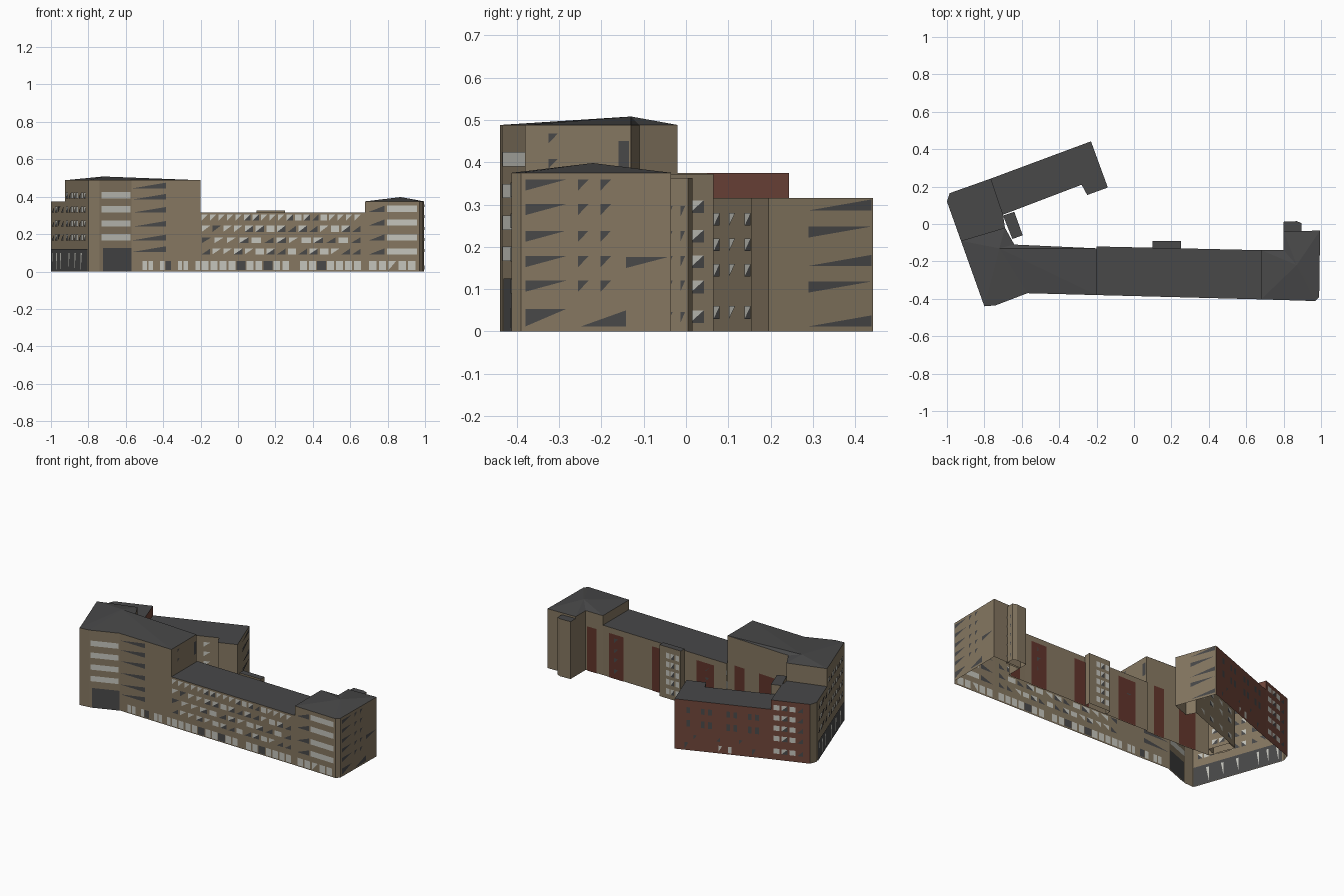
import bpy, bmesh
from mathutils import Vector

cube = bpy.data.objects.get("Cube")
if cube:
    bpy.data.objects.remove(cube, do_unlink=True)


def material(name, r, g, b):
    m = bpy.data.materials.new(name)
    m.use_nodes = True
    m.diffuse_color = (r, g, b, 1)
    m.node_tree.nodes["Principled BSDF"].inputs["Base Color"].default_value = (r, g, b, 1)
    return m


MATS = [material("tan_stone", .235, .185, .12), material("dark_grey", .065, .065, .066),
        material("pale_window", .55, .55, .5), material("brick", .16, .06, .042),
        material("dark_red_panel", .12, .035, .024)]
TAN, DARK, PALE, BRICK, RED = range(5)


def finish(name, bm):
    me = bpy.data.meshes.new(name)
    bm.to_mesh(me)
    bm.free()
    for m in MATS:
        me.materials.append(m)
    ob = bpy.data.objects.new(name, me)
    bpy.context.collection.objects.link(ob)
    return ob


def face(bm, pts, mat):
    bm.faces.new([bm.verts.new(p) for p in pts]).material_index = mat


def block(name, pts, top, bases={}, brick=(), apex=None):
    """Open-bottomed walls around a plan, with a flat or peaked roof.
    bases gives a raised start height for walls over a neighbour (top = no wall)."""
    bm = bmesh.new()
    n = len(pts)
    for i, a in enumerate(pts):
        b, z = pts[(i + 1) % n], bases.get(i, 0)
        if z < top:
            face(bm, [(*a, z), (*b, z), (*b, top), (*a, top)], BRICK if i in brick else TAN)
        if apex:
            face(bm, [(*a, top), (*b, top), apex], DARK)
    if not apex:
        face(bm, [(*p, top) for p in pts], DARK)
    bmesh.ops.remove_doubles(bm, verts=bm.verts, dist=1e-5)
    return finish(name, bm)


def facade(name, a, b, rows, offset=.003):
    """Panels on both sides of the wall a-b. Each row is (z0, z1, u0, u1, pattern):
    W pale, B dark, F / L dark triangle falling right / left, S split, P pale triangle,
    R red, T tan; capitals only, dots are blank."""
    bm = bmesh.new()
    a, b = Vector((*a, 0)), Vector((*b, 0))
    d = b - a
    out = Vector((d.y, -d.x, 0)).normalized()
    for z0, z1, u0, u1, pattern in rows:
        step = (u1 - u0) / len(pattern)
        for i, c in enumerate(pattern):
            if c == ".":
                continue
            gap = 0 if c in "BRT" or len(pattern) == 1 else .12
            l, r = u0 + (i + gap) * step, u0 + (i + 1 - gap) * step
            bl, br, tr, tl = (l, z0), (r, z0), (r, z1), (l, z1)
            shapes = {"W": [([bl, br, tr, tl], PALE)], "B": [([bl, br, tr, tl], DARK)],
                      "F": [([bl, tr, tl], DARK)], "L": [([bl, br, tr], DARK)],
                      "P": [([bl, tr, tl], PALE)], "R": [([bl, br, tr, tl], RED)],
                      "T": [([bl, br, tr, tl], TAN)],
                      "S": [([bl, tr, tl], PALE), ([bl, br, tr], DARK)]}[c]
            for corners, mat in shapes:
                for side in (1, -1):
                    pts = [a + d * u + out * offset * side + Vector((0, 0, z)) for u, z in corners]
                    face(bm, pts[::side], mat)
    return finish(name, bm)


LOW, MID, HIGH = .315, .375, .488

# Building masses
tall = [(-.925, -.09), (-.80, -.44), (-.74, -.435), (-.57, -.37), (-.20, -.38),
        (-.20, -.13), (-.64, -.11), (-.69, -.02)]
west = [(-1, .12), (-.925, -.09), (-.69, -.02), (-.70, .05), (-.765, .243), (-.985, .165)]
back = [(-.70, .05), (-.28, .21), (-.25, .155), (-.14, .195), (-.23, .442), (-.765, .243)]
front = [(-.20, -.38), (.68, -.403), (.68, -.14), (-.20, -.12)]
east = [(.68, -.403), (.97, -.412), (.99, -.39), (.995, -.035), (.80, -.04),
        (.80, -.14), (.68, -.14)]

block("tall_corner_block", tall, HIGH, {4: LOW, 7: MID}, apex=(-.72, -.13, .508))
block("west_block", west, MID, {1: MID, 3: LOW}, brick=(3, 4))
block("back_wing", back, LOW, {5: LOW}, brick=(4,))
block("front_wing", front, LOW, {1: LOW, 3: LOW})
block("east_block", east, MID, {6: LOW}, apex=(.87, -.22, .398))

# Stair towers on the courtyard side
block("west_stair_tower", [(-.65, -.08), (-.595, -.06), (-.64, .065), (-.70, .045)], MID - .003)
block("middle_stair_tower", [(.25, -.13), (.25, -.092), (.10, -.09), (.10, -.13)], LOW + .01)
block("east_stair_tower", [(.80, -.05), (.895, -.05), (.895, .005), (.87, .015), (.80, .012)], MID - .012)

# Front wing windows
facade("front_wing_windows", front[0], front[1], [
    (.272, .305, .0, .98, "PPPPPSSPPPSWSLWPPPP"),
    (.212, .245, .0, .98, "PFPPSSWSLSLPWSL"),
    (.152, .183, .0, .98, "FPPSWLSPWSLWL"),
    (.092, .122, .0, .98, "LPPSPWSLWLSWPLL"),
    (.008, .055, .0, .98, "WWWWBWWBWW.WWBWWWW")])

# East block windows
facade("east_front_windows", east[0], east[1], [
    (z, z + .034, u, v, p) for z in (.318, .245, .165, .09)
    for u, v, p in ((.06, .36, "L"), (.40, .96, "W"))] +
    [(.008, .055, .05, .95, "WWPWW")])
facade("east_end_windows", east[2], east[3], [
    (z, z + .026, u, v, "F") for z in (.333, .275, .212, .152, .094)
    for u, v in ((.03, .30), (.38, .45), (.53, .60))] +
    [(.012, .053, .03, .30, "F"), (.012, .05, .40, .70, "L"), (.15, .176, .70, .98, "F")])
facade("east_tower_windows", (.895, -.05), (.895, .005), [
    (z, z + .026, .1, .9, "F.F") for z in (.27, .212, .152, .094, .02)])

# Tall corner block windows
upper = (.39, .315, .24, .167)
facade("corner_windows", tall[2], tall[3], [
    (z, z + .034, .06, .97, "W") for z in upper] + [(0, .125, .1, 1, "B")])
facade("tall_front_windows", tall[3], tall[4], [
    (z, z + .03, .02, .50, "L") for z in (.445, .385, .315, .24, .167, .105)] +
    [(.008, .055, .15, 1, "WW.WB.WW.W")])
facade("tall_side_windows", tall[4], tall[5], [
    (.445, .468, .22, .31, "F"), (.385, .408, .22, .31, "F"), (.37, .45, .88, .98, "B")])
facade("tall_west_windows", tall[0], tall[1], [
    (z, z + .032, .05, .92, "SLWSWLWS") for z in upper] +
    [(0, .12, 0, .98, "B"), ], offset=.003)
facade("tall_west_entrance_slits", tall[0], tall[1], [(.01, .10, .05, .9, "..P...P...P..")], offset=.005)

# West block windows
facade("west_windows", west[0], west[1], [
    (z, z + .032, .08, .95, "LSFL") for z in upper[1:]] + [(0, .12, .05, 1, "B")])
facade("west_entrance_slits", west[0], west[1], [(.01, .10, .05, .9, ".P..P..P.")], offset=.005)
facade("west_north_windows", west[4], west[5], [
    (z, z + .032, .05, .85, "WSWL") for z in (.315, .25, .185, .12, .04)])

# Back wing windows
facade("back_north_windows", back[4], back[5], [
    (.235, .272, .05, .95, "..B...B.B....B.B...B.B.."),
    (.15, .192, .05, .95, "..B...B.B....B.B...B.B.."),
    (.075, .10, .05, .95, "...F....L....F....."),
    (.01, .05, .05, .95, ".F......P.W....F..")])
facade("back_end_windows", back[3], back[4], [
    (z, z + .026, .38, .98, p) for z, p in
    ((.286, "L"), (.222, "F"), (.155, "L"), (.092, "F"), (.012, "L"))])
facade("back_court_windows", back[0], back[1], [
    (z, z + .03, .1, .9, "S.P.S.P") for z in (.25, .19, .13, .03)])
facade("west_tower_windows", (-.595, -.06), (-.64, .065), [
    (z, z + .03, .15, .85, "SS") for z in (.28, .21, .15, .09, .02)])

# Courtyard wall of the long wing, with tall red panels
facade("court_red_panels", front[2], front[3], [
    (0, LOW - .035, u, u + w, "R") for u, w in ((.05, .12), (.40, .12), (.76, .14))])
facade("east_court_panel", east[5], east[6], [(0, LOW - .035, .1, .65, "R")])
facade("tall_court_panels", tall[5], tall[6], [
    (0, LOW, .12, .28, "R"), (0, LOW, .52, .78, "R")])
facade("court_windows", front[2], front[3], [
    (z, z + .03, .0, 1, "..F...........L....F...") for z in (.225, .16, .1, .03)])
facade("middle_tower_windows", (.25, -.092), (.10, -.09), [
    (z, z + .035, .3, .95, "WSW") for z in (.255, .2, .145, .09, .03)])
